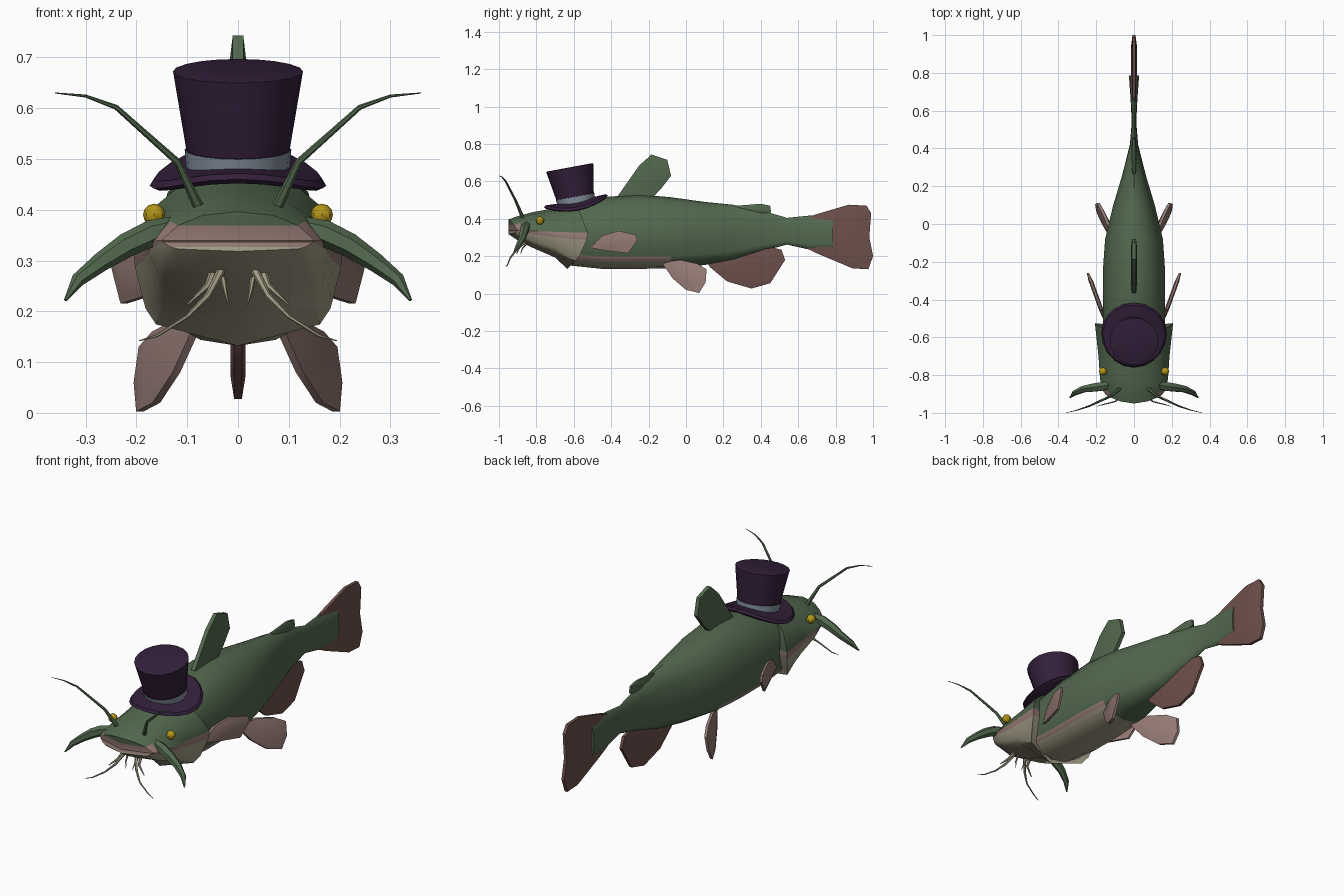
import bpy, bmesh, math
from mathutils import Vector, Matrix

if "Cube" in bpy.data.objects:
    bpy.data.objects.remove(bpy.data.objects["Cube"])


def mat(name, rgb):
    m = bpy.data.materials.new(name)
    m.diffuse_color = (*rgb, 1)
    m.use_nodes = True
    m.node_tree.nodes["Principled BSDF"].inputs["Base Color"].default_value = m.diffuse_color
    return m


GREEN = mat("skin green", (.085, .14, .076))
BEIGE = mat("belly beige", (.35, .32, .225))
PINK = mat("fin pink", (.30, .195, .175))
BROWN = mat("tail brown", (.155, .08, .07))
DARK = mat("mouth dark", (.06, .04, .03))
PURPLE = mat("hat purple", (.034, .014, .044))
BAND = mat("band grey", (.235, .28, .34))
YELLOW = mat("eye yellow", (.45, .30, .01))


def finish(name, bm, mats, angle=40):
    bmesh.ops.recalc_face_normals(bm, faces=bm.faces)
    me = bpy.data.meshes.new(name)
    bm.to_mesh(me)
    bm.free()
    for m in mats:
        me.materials.append(m)
    ob = bpy.data.objects.new(name, me)
    bpy.context.collection.objects.link(ob)
    bpy.ops.object.select_all(action='DESELECT')
    ob.select_set(True)
    bpy.context.view_layer.objects.active = ob
    bpy.ops.object.shade_smooth_by_angle(angle=math.radians(angle))
    return ob


# Half cross-sections: width factor and height factor, from back ridge to belly
HEAD = [(0, 1), (.46, .88), (.79, .52), (1, 0), (.98, -.2), (.88, -.62), (.78, -.78), (0, -1)]
TRUNK = [(0, 1), (.5, .88), (.84, .52), (1, 0), (.97, -.3), (.86, -.67), (.79, -.78), (.45, -.94), (0, -1)]


def loft(name, half, rings, paint, mats, shift, cap_paint=None):
    """Skin mirrored sections (y, half width, top, middle, bottom)."""
    bm = bmesh.new()
    loops = []
    full = half + [(-u, v) for u, v in half[-2:0:-1]]
    n = len(full)
    for r, (y, w, top, mid, bot) in enumerate(rings):
        loops.append([bm.verts.new((u * w, y + shift(r, u * w, v),
                      mid + v * ((top - mid) if v > 0 else (mid - bot)))) for u, v in full])
    for r in range(len(rings) - 1):
        for i in range(n):
            j = (i + 1) % n
            f = bm.faces.new((loops[r][i], loops[r][j], loops[r + 1][j], loops[r + 1][i]))
            f.material_index = paint(min(i, n - 1 - i), r)
    bm.faces.new(loops[-1])
    if cap_paint:
        # bowed front face with a centre column
        L = loops[0]
        k = len(half) - 1
        mids = [L[0]] + [bm.verts.new((0, rings[0][0], L[i].co.z)) for i in range(1, k)] + [L[k]]
        for i in range(k):
            for side in (1, -1):
                vs = [L[(side * i) % n], L[(side * (i + 1)) % n], mids[i + 1], mids[i]]
                vs = list(dict.fromkeys(vs))
                bm.faces.new(vs).material_index = cap_paint(i)
    else:
        bm.faces.new(loops[0])
    return finish(name, bm, mats)


# Trunk, tapering to the tail stalk
trunk = [(-.62, .16, .465, .33, .15), (-.45, .165, .515, .33, .132), (-.25, .165, .53, .33, .132),
         (-.08, .153, .515, .33, .135), (.1, .11, .49, .33, .153), (.25, .065, .475, .33, .178),
         (.42, .022, .44, .33, .23), (.54, .012, .405, .33, .262), (.66, .018, .417, .325, .235),
         (.785, .027, .412, .32, .24)]
loft("trunk", TRUNK, trunk, lambda s, r: {5: 2, 6: 1, 7: 1}.get(s, 0) if r < 3 else 0,
     [GREEN, BEIGE, PINK], lambda r, x, v: 0)

# Head with wide blunt mouth and swept gill covers
head = [(-.95, .15, .396, .34, .318), (-.90, .168, .414, .338, .285), (-.82, .18, .435, .335, .245),
        (-.70, .188, .457, .33, .193), (-.525, .207, .482, .325, .132), (-.53, .16, .46, .325, .155)]


def head_shift(r, x, v):
    if r < 2:
        return (2.1, .8)[r] * x * x
    return 0 if r < 4 else (-.06 * v if v > 0 else -.11 * v * v)


loft("head", HEAD, head,
     lambda s, r: 2 if s == 3 or (s == 2 and r == 0) else 0 if s < 3 else 1,
     [GREEN, BEIGE, PINK, DARK], head_shift,
     lambda i: 0 if i < 2 else 2 if i in (2, 4) else 3 if i == 3 else 1)


def fin(name, outline, thick, material, place=lambda y, z: 0, sides=(1,), rim=.5):
    """Lens-shaped fin from a (y, z) outline; place() gives x."""
    bm = bmesh.new()
    n = len(outline)
    cy = sum(p[0] for p in outline) / n
    cz = sum(p[1] for p in outline) / n
    inner = [(cy + (y - cy) * .62, cz + (z - cz) * .62) for y, z in outline]
    for s in sides:
        rows = [[bm.verts.new((s * (place(y, z) + t), y, z)) for y, z in pts]
                for pts, t in ((inner, thick), (outline, thick * rim),
                               (outline, -thick * rim), (inner, -thick))]
        for a, b in zip(rows, rows[1:]):
            for i in range(n):
                j = (i + 1) % n
                bm.faces.new((a[i], a[j], b[j], b[i]))
        bm.faces.new(rows[0])
        bm.faces.new(rows[3])
    finish(name, bm, [material], 30)


# Middle fins
fin("dorsal_fin", [(-.38, .50), (-.25, .685), (-.185, .743), (-.10, .715), (-.08, .63),
                   (-.13, .565), (-.19, .50)], .016, GREEN, rim=.65)
fin("small_back_fin", [(.2, .44), (.25, .468), (.4, .48), (.45, .47), (.455, .435), (.38, .42)], .012, GREEN)
fin("anal_fin", [(.11, .17), (.13, .14), (.22, .065), (.35, .027), (.45, .055), (.53, .18),
                 (.51, .235), (.4, .26), (.25, .22)], .015, BROWN)
fin("tail_fin", [(.57, .38), (.70, .425), (.87, .475), (.965, .47), (.99, .43), (.98, .3),
                 (1.0, .2), (.975, .13), (.89, .135), (.7, .215), (.57, .28)], .016, BROWN)

# Paired fins
fin("pelvic_fins", [(-.13, .165), (-.07, .08), (0, .02), (.07, .003), (.105, .06), (.11, .13),
                    (.06, .16), (-.03, .18)], .015, PINK,
    lambda y, z: .095 + .42 * (y + .1) + .17 * max(0, .16 - z), (1, -1))
fin("pectoral_fins", [(-.51, .245), (-.45, .31), (-.36, .335), (-.27, .315), (-.26, .285),
                      (-.31, .215), (-.44, .23)], .012, PINK,
    lambda y, z: .157 + .36 * (y + .5), (1, -1))


def whiskers(name, paths, material, sides=6):
    """Tapered tubes along (x, y, z, radius) points, on both sides."""
    bm = bmesh.new()
    for path in paths:
        for s in (1, -1):
            pts = [Vector((s * p[0], p[1], p[2])) for p in path]
            rows = []
            for i, p in enumerate(pts):
                d = (pts[min(i + 1, len(pts) - 1)] - pts[max(i - 1, 0)]).normalized()
                a = d.cross(Vector((0, 1, 0))).normalized()
                b = d.cross(a)
                rows.append([bm.verts.new(p + path[i][3] * (a * math.cos(t) + b * math.sin(t)))
                             for t in (k * math.tau / sides for k in range(sides))])
            for a, b in zip(rows, rows[1:]):
                for k in range(sides):
                    j = (k + 1) % sides
                    bm.faces.new((a[k], a[j], b[j], b[k]))
            bm.faces.new(rows[0])
            bm.faces.new(rows[-1])
    finish(name, bm, [material], 50)


whiskers("cheek_whiskers", [[(.12, -.85, .368, .02), (.17, -.86, .354, .026), (.22, -.867, .330, .024),
                             (.27, -.875, .297, .019), (.315, -.895, .262, .014),
                             (.34, -.92, .222, .003)]], GREEN)
whiskers("nose_whiskers", [[(.075, -.87, .40, .011), (.12, -.91, .495, .007), (.24, -.965, .602, .005),
                            (.30, -.985, .624, .003), (.36, -1.0, .63, .001)]], GREEN)
whiskers("chin_whiskers", [
    [(.028, -.87, .29, .009), (.06, -.91, .23, .006), (.10, -.94, .19, .004), (.16, -.955, .152, .003),
     (.195, -.965, .142, .001)],
    [(.05, -.86, .275, .008), (.06, -.89, .25, .006), (.10, -.905, .213, .002)],
    [(.03, -.85, .27, .006), (.025, -.875, .24, .004), (.018, -.885, .21, .001)]], BEIGE)

# Eyes
bm = bmesh.new()
for s in (1, -1):
    bmesh.ops.create_uvsphere(bm, u_segments=8, v_segments=6, radius=.022,
                              matrix=Matrix.Translation((s * .165, -.78, .39)))
finish("eyes", bm, [YELLOW])

# Top hat: lathed profile, brim sides drooping, tilted forward
profile = [(.02, -.012), (.162, -.014), (.174, -.005), (.164, .006), (.102, .010),
           (.105, .034), (.102, .035), (.128, .191), (.122, .193), (.02, .193)]
SEG = 20
bm = bmesh.new()
rows = []
for r, z in profile:
    row = []
    for k in range(SEG):
        x, y = r * math.cos(k * math.tau / SEG), r * math.sin(k * math.tau / SEG)
        row.append(bm.verts.new((x, y, z + (.4 * y * y - 1.1 * x * x if z < .011 else 0))))
    rows.append(row)
for p in range(len(profile) - 1):
    for k in range(SEG):
        j = (k + 1) % SEG
        f = bm.faces.new((rows[p][k], rows[p][j], rows[p + 1][j], rows[p + 1][k]))
        f.material_index = 1 if p == 4 else 0
bm.faces.new(rows[0])
bm.faces.new(rows[-1])
bmesh.ops.transform(bm, verts=bm.verts, matrix=Matrix.Translation((0, -.587, .485))
                    @ Matrix.Rotation(math.radians(10.5), 4, 'X'))
finish("top_hat", bm, [PURPLE, BAND], 35)
